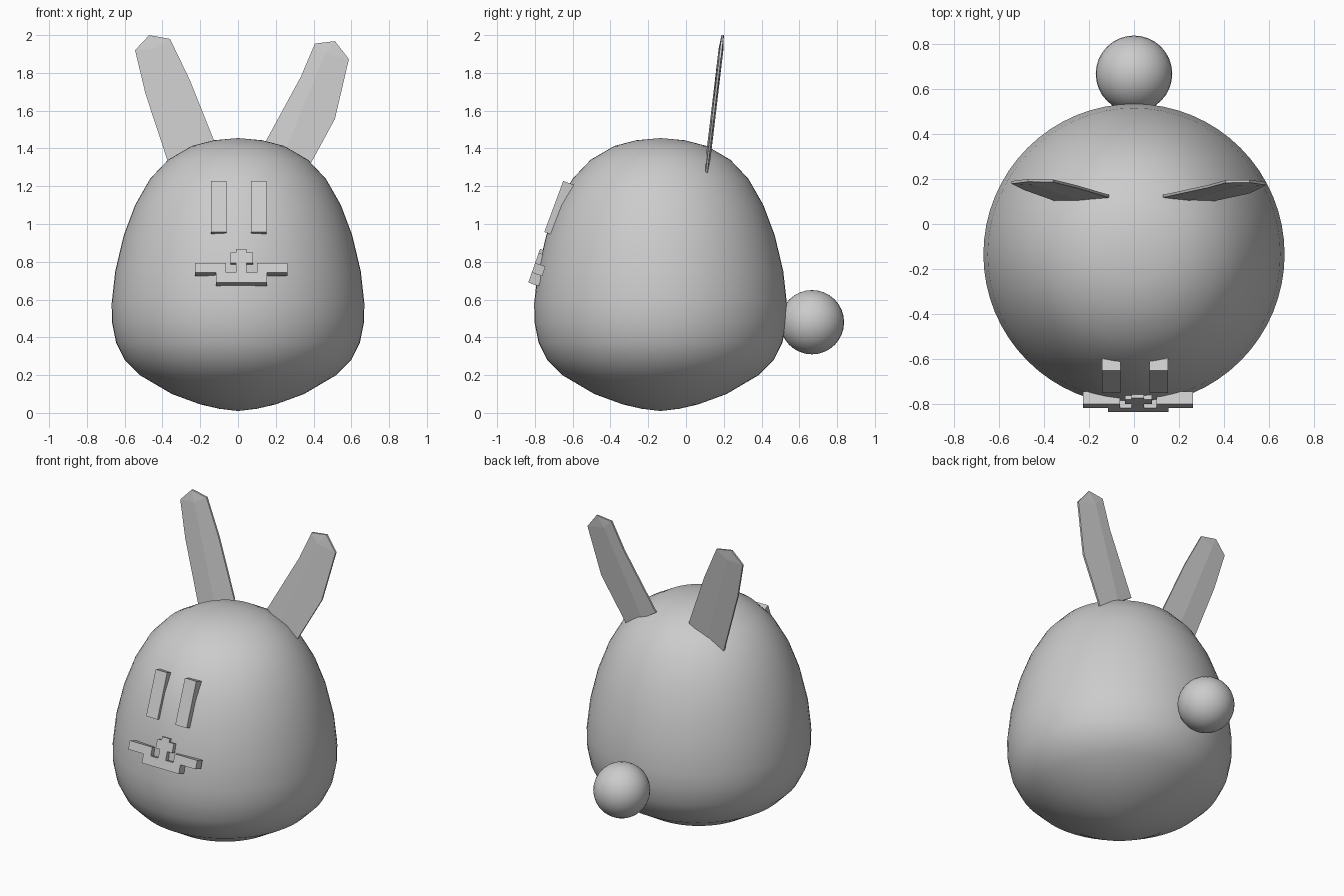
import bpy, bmesh, math
from mathutils import Vector

cube = bpy.data.objects.get("Cube")
if cube:
    bpy.data.objects.remove(cube, do_unlink=True)

grey = bpy.data.materials.new("light_grey")
grey.use_nodes = True
grey.diffuse_color = (0.6, 0.6, 0.6, 1)
grey.node_tree.nodes["Principled BSDF"].inputs["Base Color"].default_value = (0.6, 0.6, 0.6, 1)


def finish(name, bm, smooth=False):
    bmesh.ops.recalc_face_normals(bm, faces=bm.faces[:])
    for f in bm.faces:
        f.smooth = smooth
    mesh = bpy.data.meshes.new(name)
    bm.to_mesh(mesh)
    bm.free()
    mesh.materials.append(grey)
    obj = bpy.data.objects.new(name, mesh)
    bpy.context.collection.objects.link(obj)
    return obj


# Egg-shaped body: lathed profile of (radius, height)
profile = [(0, 0.01), (0.1, 0.022), (0.2, 0.045), (0.35, 0.1), (0.52, 0.2), (0.6, 0.28),
           (0.645, 0.37), (0.667, 0.48), (0.669, 0.58), (0.65, 0.75), (0.605, 0.94),
           (0.545, 1.1), (0.465, 1.24), (0.37, 1.34), (0.245, 1.413), (0.13, 1.443), (0, 1.455)]
bm = bmesh.new()
verts = [bm.verts.new((r, 0, z)) for r, z in profile]
edges = [bm.edges.new(pair) for pair in zip(verts, verts[1:])]
bmesh.ops.spin(bm, geom=verts + edges, cent=(0, 0, 0), axis=(0, 0, 1),
               angle=math.tau, steps=64)
bmesh.ops.remove_doubles(bm, verts=bm.verts[:], dist=0.0005)
body = finish("body", bm, True)
body.location.y = -0.135

# Round tail
bm = bmesh.new()
bmesh.ops.create_uvsphere(bm, u_segments=32, v_segments=16, radius=0.17)
tail = finish("tail", bm, True)
tail.location = (0, 0.667, 0.48)


# Thin ears: an outline with a raised ridge on both sides, leaning back
def ear(name, outline, ridge):
    bm = bmesh.new()
    rims = []
    for side in (-1, 1):
        def point(x, z, half):
            return bm.verts.new((x, 0.108 + 0.118 * (z - 1.27) + side * half, z))
        rim = [point(x, z, 0.006) for x, z in outline]
        low, high = [point(x, z, 0.013) for x, z in ridge]
        inner, outer = rim[:4], rim[4:]
        # inner flank, tip facets, outer flank and foot
        bm.faces.new(inner[:3] + [high, low])
        bm.faces.new([inner[2], inner[3], high])
        bm.faces.new([inner[3], outer[0], high])
        bm.faces.new(outer + [low, high])
        bm.faces.new([outer[-1], inner[0], low])
        rims.append(rim)
    for i in range(len(outline)):
        j = (i + 1) % len(outline)
        bm.faces.new((rims[0][i], rims[0][j], rims[1][j], rims[1][i]))
    finish(name, bm)


ear("right_ear",
    [(-0.11, 1.4), (-0.254, 1.76), (-0.36, 1.98), (-0.47, 2.0),
     (-0.545, 1.92), (-0.49, 1.69), (-0.35, 1.265)],
    [(-0.24, 1.335), (-0.44, 1.93)])
ear("left_ear",
    [(0.129, 1.405), (0.333, 1.78), (0.407, 1.955), (0.513, 1.968),
     (0.587, 1.873), (0.513, 1.556), (0.355, 1.265)],
    [(0.23, 1.34), (0.46, 1.9)])


# Slanted blocks: front rectangles extruded inward along the face slope
def slanted(name, rects, foot, depth):
    foot_y, foot_z, slope = foot
    inward = Vector((0, 1, -slope)).normalized() * depth
    bm = bmesh.new()
    for x0, x1, z0, z1 in rects:
        front = [Vector((x, foot_y + slope * (z - foot_z), z))
                 for x, z in ((x0, z0), (x1, z0), (x1, z1), (x0, z1))]
        a = [bm.verts.new(p) for p in front]
        b = [bm.verts.new(p + inward) for p in front]
        bm.faces.new(a)
        bm.faces.new(b[::-1])
        for i in range(4):
            j = (i + 1) % 4
            bm.faces.new((a[i], b[i], b[j], a[j]))
    finish(name, bm)


eye_foot = (-0.75, 0.958, 0.37)
slanted("right_eye", [(-0.143, -0.06, 0.958, 1.228)], eye_foot, 0.075)
slanted("left_eye", [(0.069, 0.152, 0.958, 1.228)], eye_foot, 0.075)

mouth_foot = (-0.835, 0.69, 0.35)
slanted("mouth", [(-0.227, -0.063, 0.743, 0.794), (0.1, 0.263, 0.743, 0.794),
                  (-0.116, 0.153, 0.69, 0.743)], mouth_foot, 0.058)
slanted("nose", [(-0.01, 0.045, 0.743, 0.794), (-0.04, 0.08, 0.794, 0.848),
                 (-0.01, 0.045, 0.848, 0.868)], mouth_foot, 0.058)
